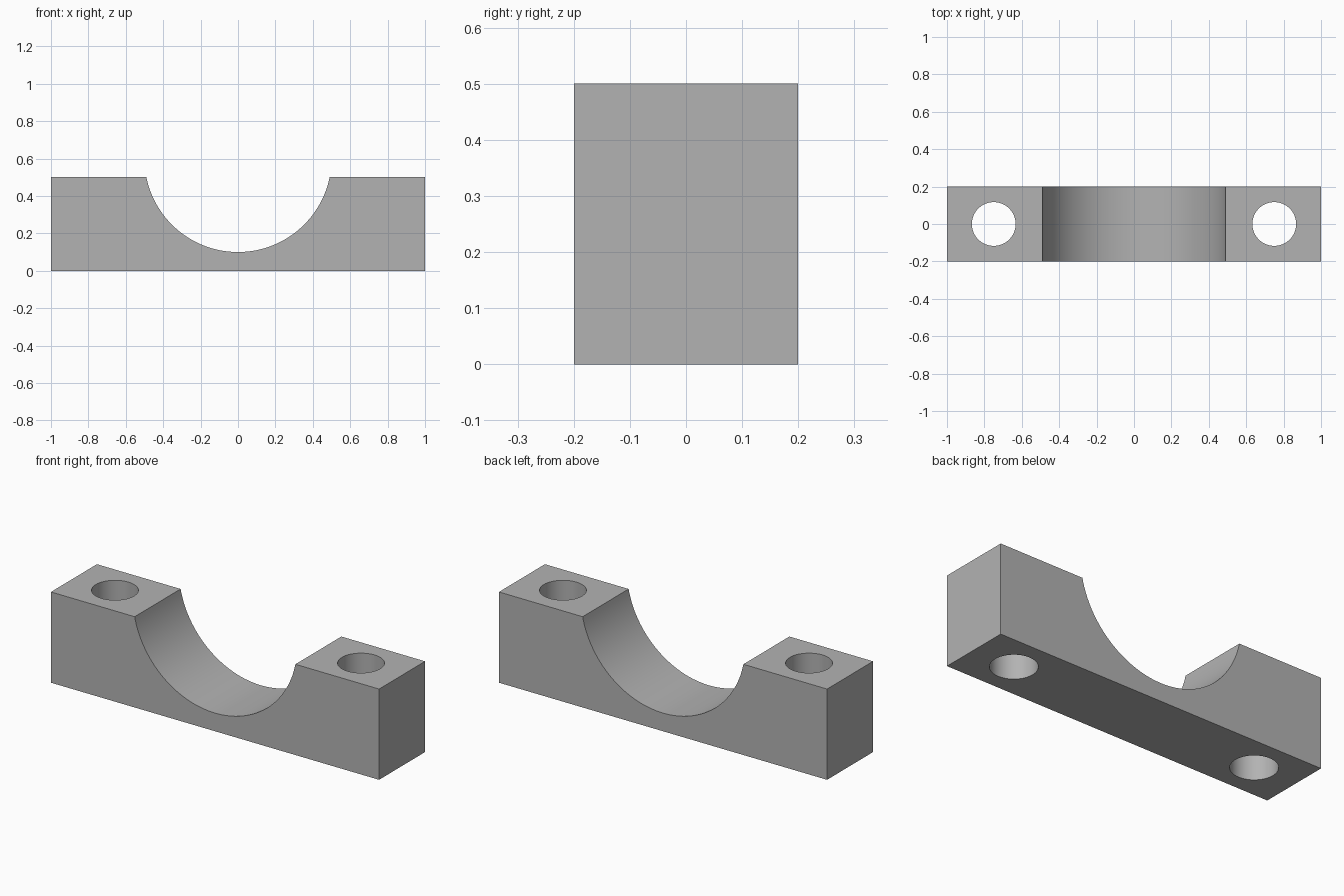
import bpy
import math

if "Cube" in bpy.data.objects:
    bpy.data.objects.remove(bpy.data.objects["Cube"], do_unlink=True)

LENGTH, DEPTH, HEIGHT = 2.0, 0.4, 0.5
SADDLE_RADIUS, SADDLE_Z = 0.5, 0.6
HOLE_RADIUS, HOLE_X = 0.117, 0.75

grey = bpy.data.materials.new("plain grey")
grey.use_nodes = True
colour = (0.45, 0.45, 0.45, 1)
grey.diffuse_color = colour
grey.node_tree.nodes["Principled BSDF"].inputs["Base Color"].default_value = colour


def cut_cylinder(target, name, radius, location, rotation=(0, 0, 0), sides=64):
    """Subtract a cylinder from the target and discard the cutter."""
    bpy.ops.mesh.primitive_cylinder_add(
        vertices=sides, radius=radius, depth=1.5, location=location, rotation=rotation)
    cutter = bpy.context.object
    cutter.name = name
    cutter.hide_render = True
    cutter.data.materials.append(grey)
    cut = target.modifiers.new(name, "BOOLEAN")
    cut.operation = "DIFFERENCE"
    cut.solver = "EXACT"
    cut.object = cutter
    bpy.context.view_layer.objects.active = target
    bpy.ops.object.modifier_apply(modifier=cut.name)
    bpy.data.objects.remove(cutter, do_unlink=True)


# Rectangular block
bpy.ops.mesh.primitive_cube_add(size=1, location=(0, 0, HEIGHT / 2))
block = bpy.context.object
block.name = "saddle_clamp_block"
block.scale = (LENGTH, DEPTH, HEIGHT)
bpy.ops.object.transform_apply(location=True, rotation=False, scale=True)
block.data.materials.append(grey)

# Round saddle across the depth
cut_cylinder(block, "saddle_cutter", SADDLE_RADIUS, (0, 0, SADDLE_Z),
             (math.pi / 2, 0, 0), sides=128)

# Vertical bolt holes, one at each end
for side in (-1, 1):
    cut_cylinder(block, "bolt_hole_cutter", HOLE_RADIUS, (side * HOLE_X, 0, HEIGHT / 2))

# Smooth curved walls, crisp edges
bpy.ops.object.select_all(action="DESELECT")
block.select_set(True)
bpy.context.view_layer.objects.active = block
bpy.ops.object.shade_smooth_by_angle(angle=math.radians(30))
